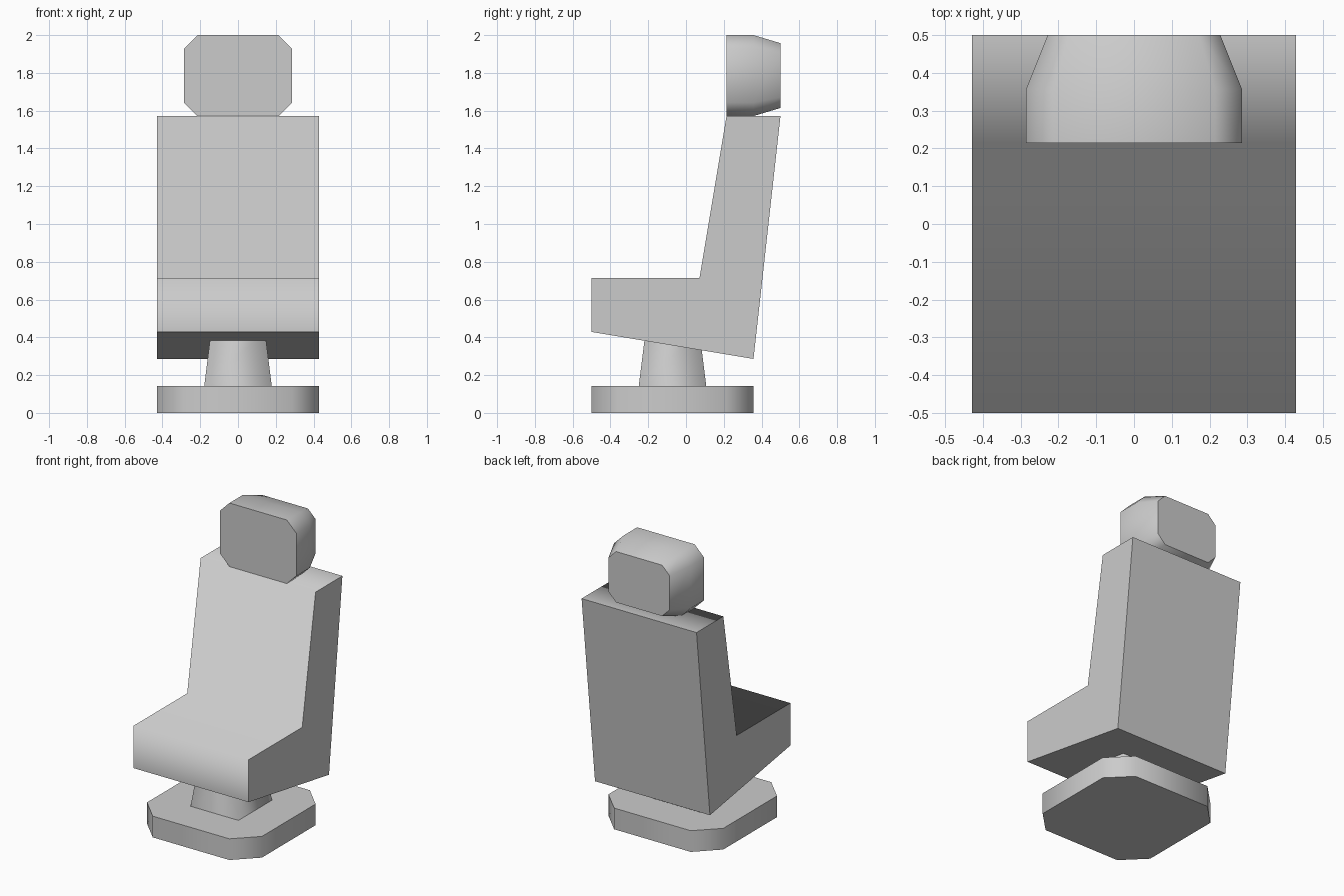
import bpy, bmesh

if "Cube" in bpy.data.objects:
    bpy.data.objects.remove(bpy.data.objects["Cube"])

U = 1 / 14  # design grid unit


def loft(name, rings, sharp=()):
    """Skin equal-length rings, cap both ends with hard edges.
    'sharp' lists ring corners whose lengthwise edges stay hard."""
    bm = bmesh.new()
    vs = [[bm.verts.new([c * U for c in p]) for p in ring] for ring in rings]
    n = len(vs[0])
    caps = [bm.faces.new(vs[0]), bm.faces.new(vs[-1])]
    for a, b in zip(vs, vs[1:]):
        for i in range(n):
            j = (i + 1) % n
            bm.faces.new((a[i], a[j], b[j], b[i])).smooth = True
        for i in sharp:
            bm.edges.get((a[i], b[i])).smooth = False
    for cap in caps:
        for e in cap.edges:
            e.smooth = False
    bmesh.ops.recalc_face_normals(bm, faces=bm.faces)
    mesh = bpy.data.meshes.new(name)
    bm.to_mesh(mesh)
    bm.free()
    obj = bpy.data.objects.new(name, mesh)
    bpy.context.collection.objects.link(obj)
    return obj


def octagon(hw, hh, c):
    """Rectangle outline with chamfered corners."""
    return [(-hw, -hh + c), (-hw + c, -hh), (hw - c, -hh), (hw, -hh + c),
            (hw, hh - c), (hw - c, hh), (-hw + c, hh), (-hw, hh - c)]


# Pedestal base: chamfered square slab
loft("base", [[(x, y - 1, z) for x, y in octagon(6, 6, 2)] for z in (0, 2)])

# Tapered square post, its top sunk into the seat
square = [(-1, -1), (1, -1), (1, 1), (-1, 1)]
loft("post", [[(x * r, y * r - 1, z) for x, y in square]
              for r, z in ((2.5, 2), (2, 6))])

# Seat and backrest: one side profile, soft along the cushion side
profile = [(-7, 6), (-7, 10), (1, 10), (3, 22), (7, 22), (5, 4)]
loft("seat", [[(x, y, z) for y, z in profile] for x in (-6, 6)], sharp=(0, 4, 5))

# Headrest: chamfered block narrowing towards the back
loft("headrest", [[(x * s, y, 25 + z * s) for x, z in octagon(4, 3, 1)]
                  for y, s in ((3, 1), (5, 1), (7, 0.8))])
